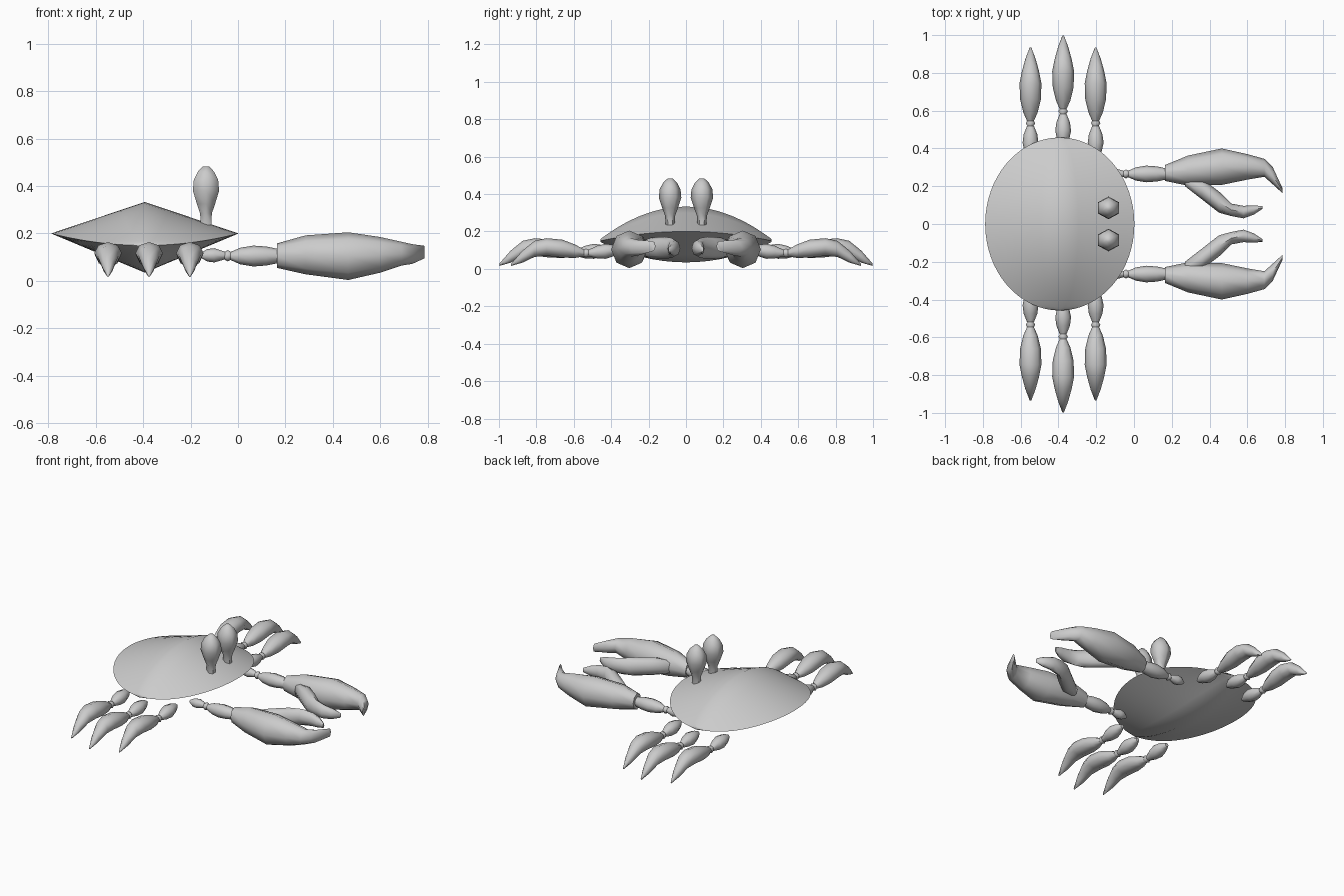
import bpy, bmesh, math
from mathutils import Vector

if "Cube" in bpy.data.objects:
    bpy.data.objects.remove(bpy.data.objects["Cube"])

grey = bpy.data.materials.new("shell grey")
grey.diffuse_color = (0.6, 0.6, 0.6, 1)
grey.use_nodes = True
grey.node_tree.nodes["Principled BSDF"].inputs["Base Color"].default_value = grey.diffuse_color


def finish(name, bm, angle):
    bmesh.ops.remove_doubles(bm, verts=bm.verts, dist=0.0005)
    bmesh.ops.recalc_face_normals(bm, faces=bm.faces)
    mesh = bpy.data.meshes.new(name)
    bm.to_mesh(mesh)
    bm.free()
    mesh.materials.append(grey)
    ob = bpy.data.objects.new(name, mesh)
    bpy.context.collection.objects.link(ob)
    bpy.ops.object.select_all(action='DESELECT')
    ob.select_set(True)
    bpy.context.view_layer.objects.active = ob
    bpy.ops.object.shade_smooth_by_angle(angle=math.radians(angle))
    return ob


def skin(bm, rings):
    """Join successive closed rings of points and cap both ends."""
    rows = [[bm.verts.new(p) for p in r] for r in rings]
    n = len(rows[0])
    for a, b in zip(rows, rows[1:]):
        for i in range(n):
            j = (i + 1) % n
            bm.faces.new((a[i], a[j], b[j], b[i]))
    bm.faces.new(rows[0])
    bm.faces.new(rows[-1])


def loft(name, axis, sections, sides=8, angle=60):
    """Sections: (centre, radius_u, radius_v) in planes across the axis."""
    u, v = {'x': ((0, 1, 0), (0, 0, 1)),
            'y': ((1, 0, 0), (0, 0, 1)),
            'z': ((0, 1, 0), (1, 0, 0))}[axis]
    u, v = Vector(u), Vector(v)
    rings = []
    for c, ru, rv in sections:
        rings.append([Vector(c) + u * ru * math.cos(t) + v * rv * math.sin(t)
                      for t in (2 * math.pi * k / sides for k in range(sides))])
    bm = bmesh.new()
    skin(bm, rings)
    return finish(name, bm, angle)


# Shell: diamond sections across x, arched along y, with an elliptical outline
rings = []
STEPS = 32
for k in range(STEPS + 1):
    t = -math.pi / 2 + math.pi * k / STEPS
    y, w = 0.458 * math.sin(t), max(0.395 * math.cos(t), 0.002)
    top, rim, low = 0.333 - 0.83 * y * y, 0.2 - 0.24 * y * y, 0.035 + 0.52 * y * y
    pts = [(-w, rim), (0, top), (w, rim), (0, low)]
    ring = []
    for (x0, z0), (x1, z1) in zip(pts, pts[1:] + pts[:1]):
        for s in range(4):
            f = s / 4
            ring.append((-0.393 + x0 + (x1 - x0) * f, y, z0 + (z1 - z0) * f))
    rings.append(ring)
bm = bmesh.new()
skin(bm, rings)
finish("shell", bm, 60)

for side, s in (("left", 1), ("right", -1)):
    # Eye on its stalk
    eye = [(.235, .024), (.285, .027), (.325, .042), (.38, .06),
           (.425, .056), (.46, .038), (.483, .014)]
    loft(f"{side}_eye", 'z', [((-.135, s * .085, z), r, r * 1.06) for z, r in eye], 6)

    # Walking legs: thigh, knee and curved pointed shin
    for label, x, out in (("rear", -.548, 0), ("middle", -.375, .063), ("front", -.203, 0)):
        def leg(part, rows):
            loft(f"{side}_{label}_{part}", 'y',
                 [((x, s * (y + out), z), ru, rv) for y, z, ru, rv in rows])
        leg("thigh", [(.35, .1, .012, .012), (.385, .098, .032, .03), (.43, .094, .042, .04),
                      (.475, .09, .036, .034), (.52, .085, .018, .018)])
        leg("knee", [(.515, .085, .014, .014), (.534, .085, .025, .024), (.553, .085, .014, .014)])
        leg("shin", [(.545, .085, .018, .018), (.59, .094, .038, .035), (.66, .108, .055, .048),
                     (.745, .117, .058, .047), (.81, .107, .045, .043),
                     (.875, .065, .027, .032), (.935, .022, .004, .006)])

    # Claw arm: two spindles with a joint between them
    def arm(part, rows):
        loft(f"{side}_arm_{part}", 'x', [((x, s * .265, z), r, r) for x, z, r in rows])
    arm("upper", [(-.16, .108, .008), (-.13, .108, .026), (-.1, .108, .03), (-.055, .107, .016)])
    arm("joint", [(-.06, .106, .014), (-.043, .106, .024), (-.026, .106, .014)])
    arm("lower", [(-.034, .105, .016), (.01, .105, .035), (.065, .105, .044),
                  (.12, .105, .04), (.168, .105, .03)])

    # Claw sections: x, inner y, outer y, bottom z, top z
    def claw(part, rows):
        loft(f"{side}_claw_{part}", 'x',
             [((x, s * (a + b) / 2, (c + d) / 2), (b - a) / 2, (d - c) / 2)
              for x, a, b, c, d in rows])
    claw("palm", [(.164, .228, .312, .055, .158), (.285, .203, .362, .028, .192),
                  (.465, .207, .4, .004, .205), (.6, .235, .37, .035, .185),
                  (.69, .25, .345, .065, .165), (.735, .21, .3, .072, .155),
                  (.786, .163, .19, .095, .148)])
    claw("pincer", [(.27, .2, .27, .07, .15), (.36, .13, .24, .055, .168),
                    (.45, .06, .172, .052, .172), (.515, .042, .108, .06, .165),
                    (.58, .03, .096, .066, .155), (.635, .05, .099, .075, .14),
                    (.68, .08, .094, .09, .12)])
